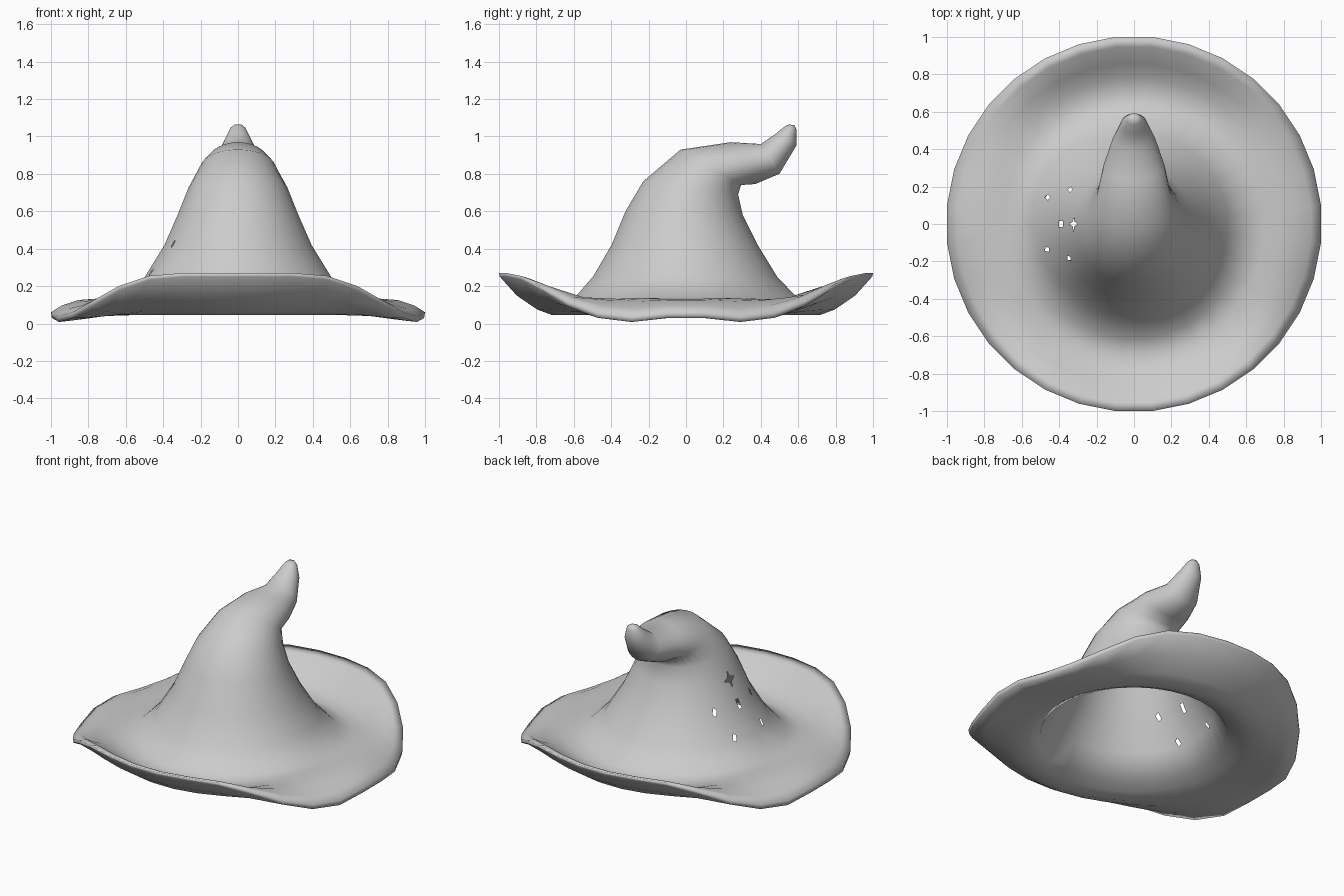
import bpy
from math import sin, cos, pi, atan2

if "Cube" in bpy.data.objects:
    bpy.data.objects.remove(bpy.data.objects["Cube"])

N = 32
ANGLES = [2 * pi * (j + 0.5) / N for j in range(N)]


def make_object(name, verts, faces):
    mesh = bpy.data.meshes.new(name)
    mesh.from_pydata(verts, [], faces)
    mesh.update()
    obj = bpy.data.objects.new(name, mesh)
    bpy.context.collection.objects.link(obj)
    return obj


def apply_modifier(obj, mod):
    bpy.context.view_layer.objects.active = obj
    bpy.ops.object.modifier_apply(modifier=mod.name)


# Wavy padded brim: (radius, z at the sides, z at front/back)
UNDERSIDE = [(0.57, 0.095, 0.095), (0.64, 0.06, 0.06), (0.72, 0.045, 0.045),
             (0.80, 0.04, 0.075), (0.91, 0.03, 0.15), (1.0, 0.03, 0.25)]
TOP = [(1.005, 0.06, 0.27), (0.95, 0.095, 0.252), (0.86, 0.125, 0.175),
       (0.78, 0.132, 0.125), (0.70, 0.132, 0.10), (0.61, 0.138, 0.125)]
CURL = [0, -0.1, 0, 0.29, 0.67, 0.93, 1, 1]   # per step, side to front


def brim_ring(r, zs, zf):
    pts = []
    for j, a in enumerate(ANGLES):
        q = j % 16
        w = CURL[min(q, 15 - q)]
        pts.append((r * cos(a), r * sin(a), zs + (zf - zs) * w))
    return pts


# Bent crown: front (y, z), back (y, z), half width
SECTIONS = [
    (-0.50, 0.25, 0.49, 0.25, 0.50),
    (-0.40, 0.42, 0.385, 0.42, 0.395),
    (-0.325, 0.60, 0.305, 0.58, 0.32),
    (-0.23, 0.76, 0.28, 0.69, 0.265),
    (-0.03, 0.93, 0.295, 0.74, 0.20),
    (0.24, 0.97, 0.37, 0.745, 0.165),
    (0.40, 0.96, 0.50, 0.80, 0.115),
    (0.48, 1.015, 0.59, 0.95, 0.07),
    (0.53, 1.055, 0.592, 1.035, 0.04),
    (0.55, 1.064, 0.58, 1.06, 0.02),
]


def crown_ring(section, wall):
    fy, fz, by, bz, w = section
    k = 1 - wall / w
    return [(k * w * cos(a), (fy + by) / 2 + k * sin(a) * (by - fy) / 2,
             (fz + bz) / 2 + k * sin(a) * (bz - fz) / 2) for a in ANGLES]


# One closed skin: inside of crown, underside, top of brim, outside of crown
rings = [crown_ring(s, 0.007) for s in reversed(SECTIONS[:8])]
rings += [brim_ring(*p) for p in UNDERSIDE + TOP]
rings += [crown_ring(s, 0) for s in SECTIONS]
verts = [p for ring in rings for p in ring]
faces = [(i * N + j, i * N + (j + 1) % N, (i + 1) * N + (j + 1) % N, (i + 1) * N + j)
         for i in range(len(rings) - 1) for j in range(N)]
faces.append(tuple(reversed(range(N))))
faces.append(tuple(range(len(verts) - N, len(verts))))
hat = make_object("hat", verts, faces)
# Crisp edge around the head opening
opening = range(8 * N, 9 * N)
for edge in hat.data.edges:
    if all(v in opening for v in edge.vertices):
        edge.use_edge_sharp = True
hat.data.shade_smooth()

# Uncut copy that keeps the shading clean around the holes
uncut = hat.copy()
uncut.data = hat.data.copy()
uncut.name = "shading_helper"
uncut.hide_render = True
bpy.context.collection.objects.link(uncut)


# Cut-out star and small chips on the left of the crown
def cutter(y, x, z, outline):
    a = atan2(y, x)
    n = len(outline)
    vs = []
    for d in (-0.1, 0.1):
        for u, v in outline:
            vs.append((x + d * cos(a) - u * sin(a), y + d * sin(a) + u * cos(a),
                       z + v + 0.5 * d))
    fs = [tuple(reversed(range(n))), tuple(range(n, 2 * n))]
    fs += [(i, (i + 1) % n, n + (i + 1) % n, n + i) for i in range(n)]
    obj = make_object("hole_cutter", vs, fs)
    obj.hide_render = True
    return obj


star = [((0.05 if i % 2 == 0 else 0.018) * cos(i * pi / 4),
         (0.075 if i % 2 == 0 else 0.027) * sin(i * pi / 4)) for i in range(8)]
square = [(-0.015, -0.035), (0.015, -0.035), (0.015, 0.035), (-0.015, 0.035)]
chip = [(-0.018, -0.014), (0.004, -0.033), (0.018, 0.014), (-0.004, 0.033)]
holes = [(0, -0.33, 0.575, star), (0, -0.392, 0.425, square),
         (0.187, -0.347, 0.425, chip), (-0.182, -0.347, 0.425, chip),
         (0.143, -0.463, 0.27, chip), (-0.135, -0.463, 0.27, chip)]
for spec in holes:
    cut = cutter(*spec)
    mod = hat.modifiers.new("hole", 'BOOLEAN')
    mod.operation = 'DIFFERENCE'
    mod.solver = 'EXACT'
    mod.object = cut
    apply_modifier(hat, mod)
    bpy.data.objects.remove(cut, do_unlink=True)

hat.data.shade_smooth()
transfer = hat.modifiers.new("clean_shading", 'DATA_TRANSFER')
transfer.object = uncut
transfer.use_loop_data = True
transfer.data_types_loops = {'CUSTOM_NORMAL'}
transfer.loop_mapping = 'POLYINTERP_NEAREST'
apply_modifier(hat, transfer)
bpy.data.objects.remove(uncut, do_unlink=True)
